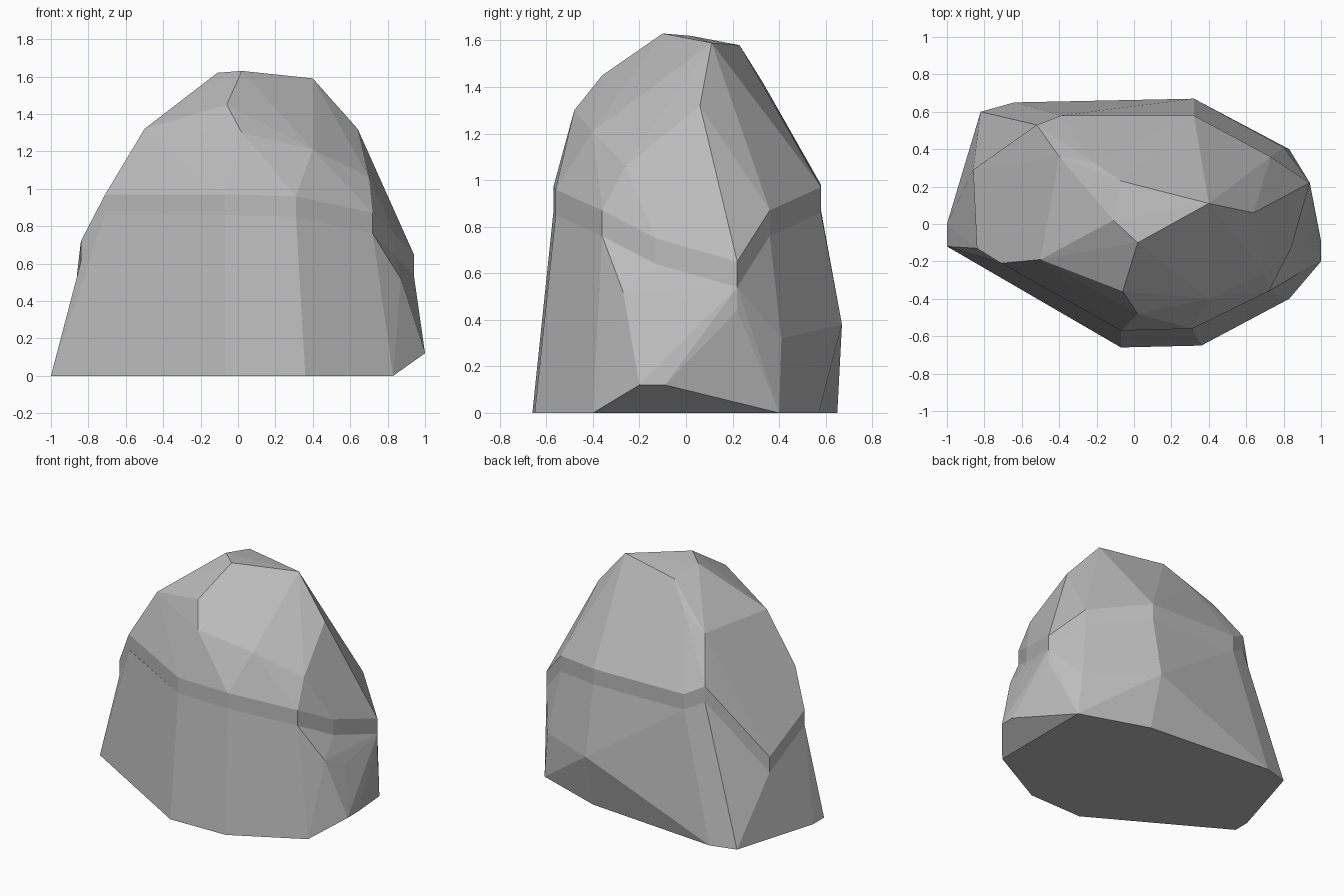
import bpy
import bmesh
from math import radians
from mathutils import Vector

default_cube = bpy.data.objects.get("Cube")
if default_cube:
    bpy.data.objects.remove(default_cube, do_unlink=True)

# Single matte stone colour
STONE = (0.5, 0.5, 0.5, 1)
stone = bpy.data.materials.new("stone_grey")
stone.use_nodes = True
stone.diffuse_color = STONE
shader = stone.node_tree.nodes["Principled BSDF"]
shader.inputs["Base Color"].default_value = STONE
shader.inputs["Roughness"].default_value = 0.9


def chiselled_block(name, corners):
    """Wrap a faceted, flat-shaded convex block tightly around its corners."""
    bm = bmesh.new()
    for corner in corners:
        bm.verts.new(corner)
    hull = bmesh.ops.convex_hull(bm, input=bm.verts[:], use_existing_faces=False)
    # Throw away corners that ended up buried inside the block
    buried = {g for g in hull["geom_interior"] if isinstance(g, bmesh.types.BMVert)}
    bmesh.ops.delete(bm, geom=list(buried), context="VERTS")
    # Merge nearly flat triangles into broad facets
    bmesh.ops.dissolve_limit(bm, angle_limit=radians(1.5),
                             verts=bm.verts[:], edges=bm.edges[:])
    bmesh.ops.recalc_face_normals(bm, faces=bm.faces[:])
    mesh = bpy.data.meshes.new(name)
    bm.to_mesh(mesh)
    bm.free()
    for face in mesh.polygons:
        face.use_smooth = False
    mesh.materials.append(stone)
    block = bpy.data.objects.new(name, mesh)
    bpy.context.collection.objects.link(block)
    return block


# Shoulder ledge running around the rock, with a vertical band below it
LEDGE_HEIGHT = 0.11
shoulder = [Vector(p) for p in (
    (-.86, .29, .55), (-.84, -.13, .72), (-.71, -.21, .97), (-.07, -.57, .97),
    (.31, -.56, .96), (.72, -.36, .87), (.84, -.13, .75), (.94, .22, .65),
    (.73, .36, .87), (.32, .58, .97), (-.39, .58, .98), (-.52, .53, 1.05))]
ledge_foot = [p - Vector((0, 0, LEDGE_HEIGHT)) for p in shoulder]

# Crown facets above the shoulder
crown = [
    (.40, -.40, 1.21), (.70, -.26, 1.06), (.64, .06, 1.32), (.02, -.48, 1.3),
    (-.06, -.36, 1.45), (-.5, -.19, 1.32), (-.4, .36, 1.33), (-.22, .33, 1.42),
    (-.07, .23, 1.58), (.4, .11, 1.59), (.02, -.1, 1.63), (-.11, .02, 1.62)]

# Flat footprint on the ground
footprint = [(x, y, 0) for x, y in (
    (-1, -.12), (-1, 0), (-.82, .6), (-.64, .65), (.33, .57),
    (.83, .4), (.83, -.4), (.36, -.65), (-.07, -.66))]

# Bulges on the flank between footprint and ledge
flank = [(.32, .67, .38), (.8, .41, .32), (.94, .22, .44), (.92, -.1, .45),
         (.87, -.27, .52), (1, -.2, .12), (1, -.09, .12)]

chiselled_block("upper_rock", shoulder + ledge_foot + crown)
chiselled_block("lower_rock", ledge_foot + footprint + flank)
